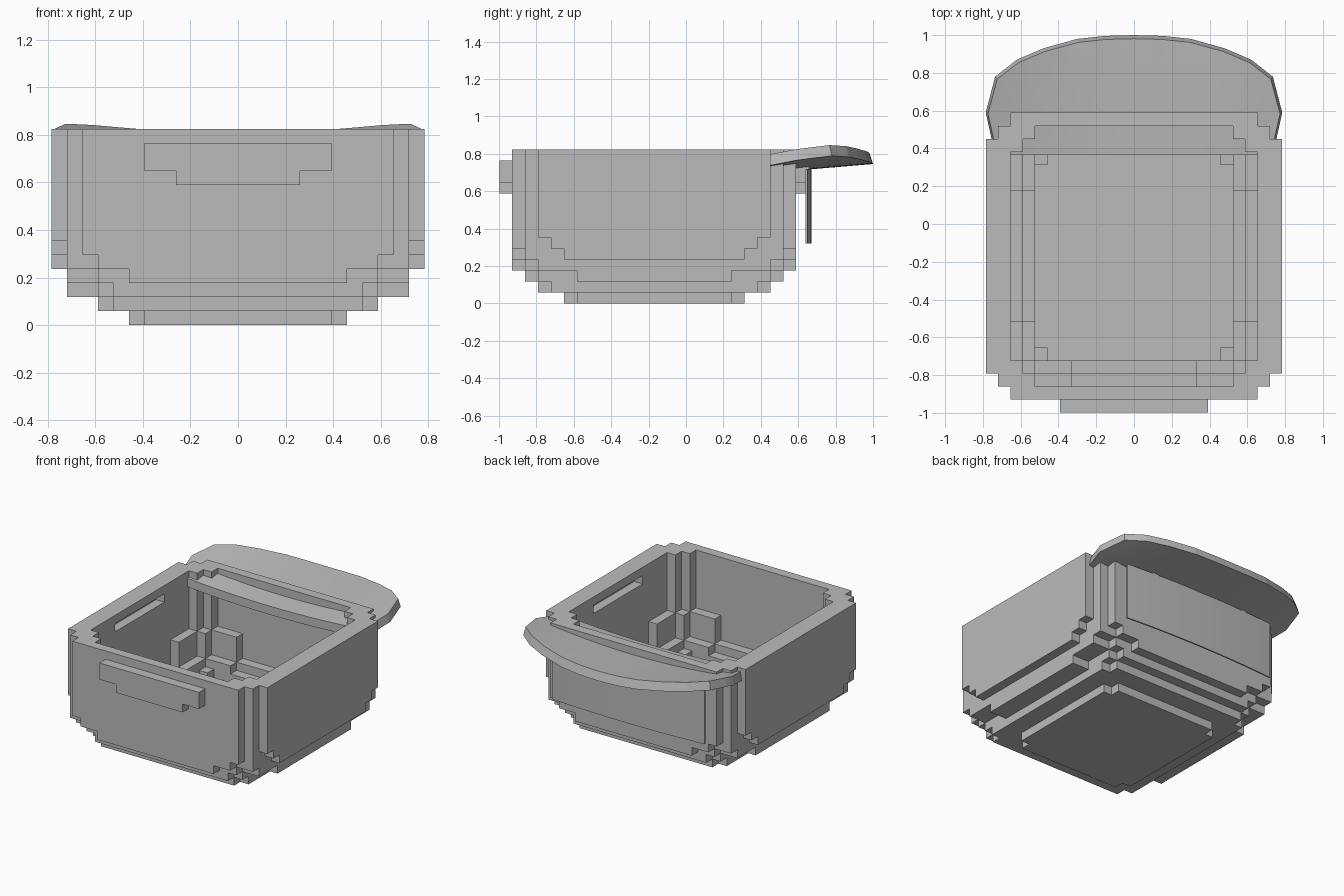
import bpy, bmesh
from mathutils import Vector

old = bpy.data.objects.get("Cube")
if old:
    bpy.data.objects.remove(old)

grey = bpy.data.materials.new("plain_grey")
grey.use_nodes = True
tone = (0.5, 0.5, 0.5, 1)
grey.diffuse_color = tone
grey.node_tree.nodes["Principled BSDF"].inputs["Base Color"].default_value = tone


def finish(name, bm):
    bmesh.ops.recalc_face_normals(bm, faces=bm.faces)
    mesh = bpy.data.meshes.new(name)
    bm.to_mesh(mesh)
    bm.free()
    mesh.materials.append(grey)
    obj = bpy.data.objects.new(name, mesh)
    bpy.context.collection.objects.link(obj)
    return obj


def smooth(obj):
    bpy.ops.object.select_all(action='DESELECT')
    obj.select_set(True)
    bpy.context.view_layer.objects.active = obj
    bpy.ops.object.shade_smooth_by_angle(angle=0.5)


# Blocky basket: each level is a union of centred rectangles (half sizes in cells)
CELL = Vector((0.0654, 0.069, 0.0589))
MID_Y = -0.17
LEVELS = 14
outer = {
    0: [(7, 6), (6, 7)],
    1: [(9, 8), (8, 9)],
    2: [(11, 6), (9, 9), (8, 10)],
    3: [(11, 9), (9, 10), (7, 11)],
    4: [(12, 7), (11, 10), (9, 11)],
    5: [(12, 8), (11, 10), (10, 11)],
}
inner = {
    0: [], 1: [],
    2: [(8, 7), (7, 8)],
    3: [(9, 5), (8, 8), (5, 9)],
    4: [(10, 5), (9, 8), (8, 9), (5, 10)],
}
inner[5] = inner[6] = inner[4]
full_outer = [(12, 9), (11, 10), (10, 11)]
full_inner = [(10, 8), (9, 9), (8, 10)]
handles = {10: [(4, 12)], 11: [(6, 12)], 12: [(6, 12)]}
grip_slots = {12: [(11, 4)]}


def inside(i, j, rects):
    return any(abs(i + 0.5) < hx and abs(j + 0.5) < hy for hx, hy in rects)


def solid(i, j, k):
    if not 0 <= k < LEVELS:
        return False
    shell = outer.get(k, full_outer) + handles.get(k, [])
    hollow = inner.get(k, full_inner) + grip_slots.get(k, [])
    return inside(i, j, shell) and not inside(i, j, hollow)


bm = bmesh.new()
for k in range(LEVELS):
    for i in range(-12, 12):
        for j in range(-12, 12):
            if not solid(i, j, k):
                continue
            for axis in range(3):
                for side in (0, 1):
                    near = [i, j, k]
                    near[axis] += 2 * side - 1
                    if solid(*near):
                        continue
                    quad = []
                    for a, b in ((0, 0), (1, 0), (1, 1), (0, 1)):
                        p = Vector((i, j, k))
                        p[axis] += side
                        p[(axis + 1) % 3] += a
                        p[(axis + 2) % 3] += b
                        p = p * CELL + Vector((0, MID_Y, 0))
                        quad.append(bm.verts.new(p))
                    bm.faces.new(quad if side else quad[::-1])
bmesh.ops.remove_doubles(bm, verts=bm.verts, dist=0.001)
bmesh.ops.dissolve_limit(bm, angle_limit=0.02, verts=bm.verts, edges=bm.edges)
finish("basket", bm)


# Sagging rear shelf: sliced outline, thickened, then bent
def sag(x, y):
    return 0.085 * (y - 0.98) + x * x * (0.07 + 0.14 * (y - 0.455))


half = [(0.73, 0.365), (0.755, 0.455), (0.785, 0.59), (0.735, 0.78),
        (0.62, 0.87), (0.48, 0.93), (0.3, 0.98), (0.15, 0.996)]
outline = half + [(0, 1)] + [(-x, y) for x, y in reversed(half)]
bm = bmesh.new()
bm.faces.new([bm.verts.new((x, y, 0.744)) for x, y in outline])


def slice_at(co, normal):
    bmesh.ops.bisect_plane(bm, geom=bm.verts[:] + bm.edges[:] + bm.faces[:],
                           plane_co=co, plane_no=normal)


for n in range(-7, 8):
    slice_at((n * 0.1, 0, 0), (1, 0, 0))
for n in range(1, 6):
    slice_at((0, 0.365 + n * 0.1, 0), (0, 1, 0))
upper = bmesh.ops.extrude_face_region(bm, geom=bm.faces[:], use_keep_orig=True)
for v in upper["geom"]:
    if isinstance(v, bmesh.types.BMVert):
        v.co.x *= 0.985
        v.co.y = 0.365 + (v.co.y - 0.365) * 0.97
        v.co.z += 0.061
for v in bm.verts:
    v.co.z += sag(v.co.x, v.co.y)
smooth(finish("rear_shelf", bm))

# Gently bowed plate hanging below the shelf
bm = bmesh.new()
rings = []
for n in range(-8, 9):
    x = n * 0.075
    y = 0.672 - 0.022 * (n / 8) ** 2
    rings.append([bm.verts.new((x, y + d, z)) for d, z in
                  ((0, 0.32), (0, 0.72), (-0.01, 0.72), (-0.01, 0.32))])
for a, b in zip(rings, rings[1:]):
    for c in range(4):
        d = (c + 1) % 4
        bm.faces.new((a[c], a[d], b[d], b[c]))
bm.faces.new(rings[0])
bm.faces.new(rings[-1])
smooth(finish("hanging_plate", bm))
